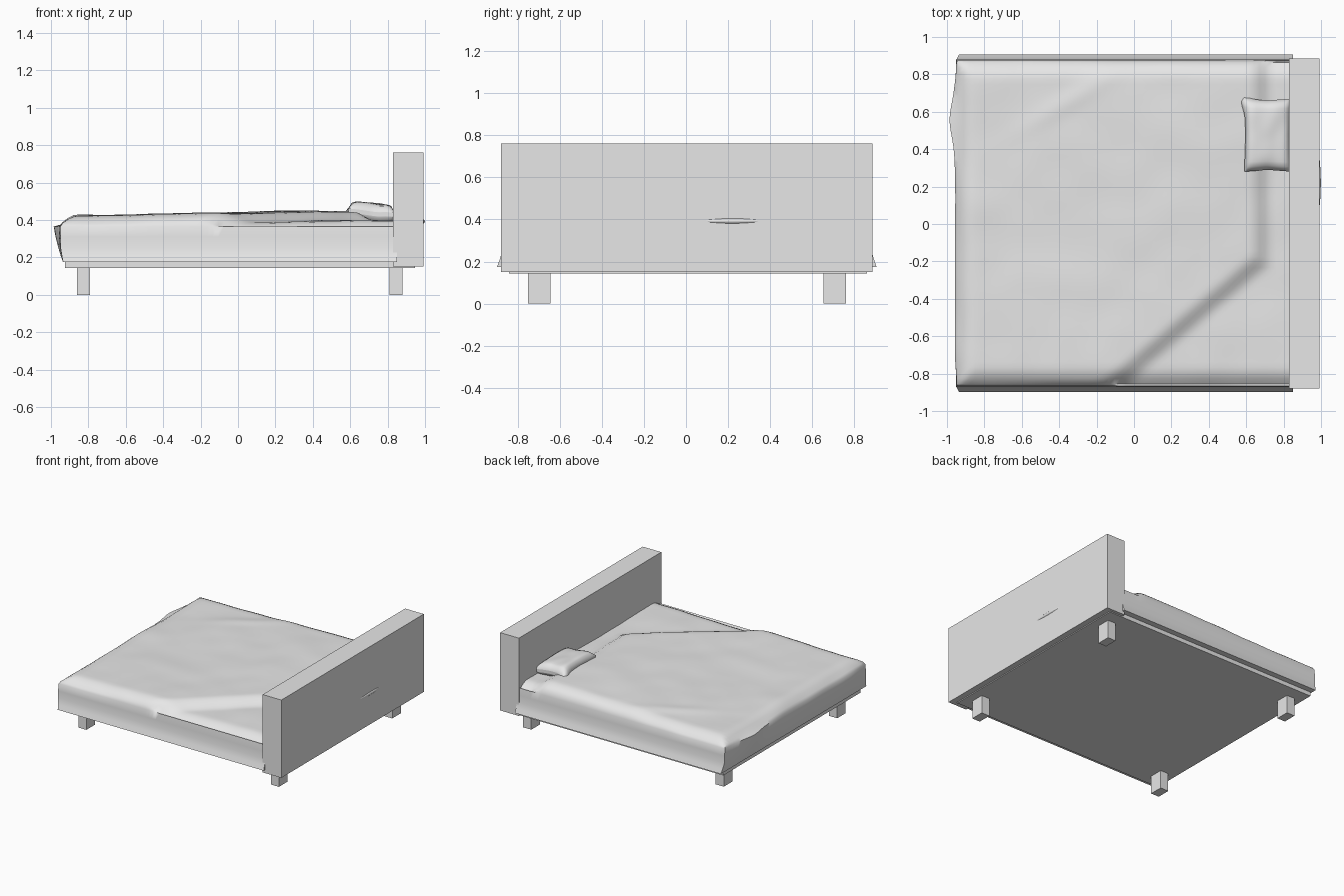
import bpy, bmesh, math
from mathutils import Vector, noise

if "Cube" in bpy.data.objects:
    bpy.data.objects.remove(bpy.data.objects["Cube"])

# One plain colour for the whole bed
grey = bpy.data.materials.new("light grey")
grey.use_nodes = True
colour = (0.8, 0.8, 0.8, 1)
grey.diffuse_color = colour
grey.node_tree.nodes["Principled BSDF"].inputs["Base Color"].default_value = colour


def finish(name, bm, smooth=False):
    bmesh.ops.recalc_face_normals(bm, faces=bm.faces)
    mesh = bpy.data.meshes.new(name)
    bm.to_mesh(mesh)
    bm.free()
    mesh.materials.append(grey)
    obj = bpy.data.objects.new(name, mesh)
    bpy.context.collection.objects.link(obj)
    if smooth:
        bpy.ops.object.select_all(action="DESELECT")
        obj.select_set(True)
        bpy.context.view_layer.objects.active = obj
        bpy.ops.object.shade_smooth_by_angle(angle=math.radians(60))
    return obj


def box(name, lo, hi):
    lo, hi = Vector(lo), Vector(hi)
    bm = bmesh.new()
    bmesh.ops.create_cube(bm, size=1)
    for v in bm.verts:
        v.co = (lo + hi) / 2 + v.co * (hi - lo)
    return finish(name, bm)


def ease(t):
    t = max(0, min(1, t))
    return t * t * (3 - 2 * t)


# Frame, headboard and legs
box("headboard", (0.83, -0.88, 0.15), (0.992, 0.885, 0.76))
box("base_slab", (-0.925, -0.84, 0.143), (0.945, 0.86, 0.178))
for end, x in (("foot", -0.825), ("head", 0.845)):
    for side, y in (("front", -0.697), ("back", 0.707)):
        box(f"{end}_{side}_leg", (x - 0.035, y - 0.053, 0), (x + 0.035, y + 0.053, 0.15))


# Rumpled cover: gentle waves, a diagonal fold and rounded borders
def cover_height(x, y):
    z = 0.422 + 0.024 * ease((x + 0.8) / 1.3)
    past_fold = max(x - 0.62, 0.64 * x - 0.77 * y - 0.53)
    z -= 0.05 * ease(past_fold / 0.12)
    z += 0.009 * noise.noise((x * 1.8, y * 2.6, 0.3))
    z += 0.004 * noise.noise((x * 5, y * 5, 2))
    across = 0.5 * (x + 0.35) - 0.86 * (y - 0.65)
    z += 0.008 * math.exp(-(across / 0.05) ** 2 - ((x + 0.35) / 0.25) ** 2)
    border = min(x + 0.94, 0.86 - abs(y))
    return z - 0.042 * (1 - min(border / 0.09, 1)) ** 2


bm = bmesh.new()
bmesh.ops.create_grid(bm, x_segments=60, y_segments=58, size=1)
for v in bm.verts:
    x, y = -0.045 + v.co.x * 0.895, v.co.y * 0.86
    v.co = (x, y, cover_height(x, y))

# Drop the sides from the cover's border; the foot end flares outwards
rim = [e for e in bm.edges if e.is_boundary]
steps = [(0.010, 0.365, 0.6), (0.006, 0.31, -0.2), (0.0, 0.255, -0.2),
         (-0.013, 0.21, -0.1), (-0.012, 0.175, -0.1)]
for out, z, flare in steps:
    made = bmesh.ops.extrude_edge_only(bm, edges=rim)["geom"]
    rim = [g for g in made if isinstance(g, bmesh.types.BMEdge) and g.is_boundary]
    for v in [g for g in made if isinstance(g, bmesh.types.BMVert)]:
        x, y = v.co.x, v.co.y
        if x < -0.925:
            bulge = 0.02 + 0.05 * math.exp(-((y - 0.56) / 0.13) ** 2)
            bulge += 0.012 * noise.noise((y * 4, 1, 1))
            v.co.x -= out * 0.5 + flare * bulge * (1 - 0.7 * ease((abs(y) - 0.7) / 0.16))
        if abs(y) > 0.843:
            v.co.y += math.copysign(out, y)
        v.co.z = z
bmesh.ops.holes_fill(bm, edges=rim, sides=0)
mattress = finish("mattress_and_cover", bm, True)
mattress.location.y = 0.004

# Pillow: swollen middle, thin seam, one pulled corner
bm = bmesh.new()
bmesh.ops.create_cube(bm, size=2)
bmesh.ops.subdivide_edges(bm, edges=bm.edges[:], cuts=15, use_grid_fill=True)
for v in bm.verts:
    u, w, t = v.co
    swell = ((1 - u ** 6) * (1 - w ** 6)) ** 0.45
    pinch = 1 - 0.05 * (1 - abs(u * w))
    x = 0.715 + 0.125 * u * pinch
    y = 0.475 + 0.195 * w * pinch
    z = 0.437 - 0.012 * u + t * (0.012 + 0.042 * swell)
    z += 0.006 * noise.noise((u * 1.5, w * 1.5, 4))
    pull = ease((w - u - 1.45) / 0.5)
    v.co = (x - 0.02 * pull, y + 0.012 * pull, z - 0.02 * pull)
finish("pillow", bm, True)

# Small lip of cover showing behind the headboard
bm = bmesh.new()
bmesh.ops.create_uvsphere(bm, u_segments=16, v_segments=8, radius=1)
for v in bm.verts:
    v.co = (0.98 + v.co.x * 0.019, 0.22 + v.co.y * 0.165, 0.393 + v.co.z * 0.015)
finish("cover_lip", bm, True)
